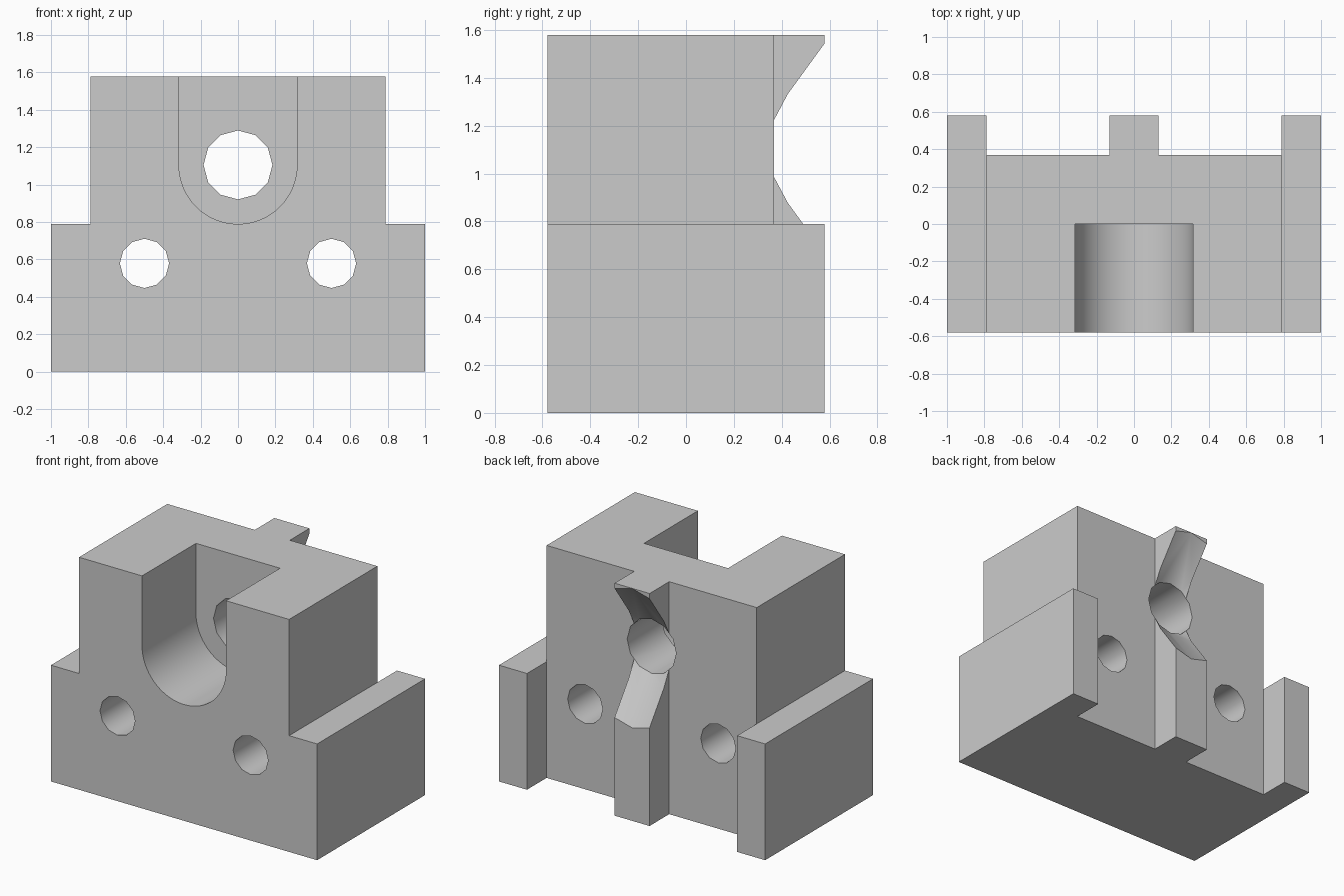
import bpy, bmesh
from math import sin, cos, pi, radians

cube = bpy.data.objects.get("Cube")
if cube:
    bpy.data.objects.remove(cube, do_unlink=True)

U = 1 / 19  # design unit: the block is 38 x 22 x 30 units

grey = bpy.data.materials.new("plain grey")
grey.use_nodes = True
colour = (0.6, 0.6, 0.6, 1)
grey.diffuse_color = colour
grey.node_tree.nodes["Principled BSDF"].inputs["Base Color"].default_value = colour


def loft(name, sections):
    """Closed solid through matching (x, z) outlines placed at given y."""
    bm = bmesh.new()
    rings = [[bm.verts.new((x * U, y * U, z * U)) for x, z in outline]
             for y, outline in sections]
    for a, b in zip(rings, rings[1:]):
        for i in range(len(a)):
            j = (i + 1) % len(a)
            bm.faces.new((a[i], a[j], b[j], b[i]))
    bm.faces.new(rings[0])
    bm.faces.new(rings[-1])
    bmesh.ops.recalc_face_normals(bm, faces=bm.faces)
    mesh = bpy.data.meshes.new(name)
    bm.to_mesh(mesh)
    bm.free()
    mesh.materials.append(grey)
    ob = bpy.data.objects.new(name, mesh)
    bpy.context.collection.objects.link(ob)
    return ob


def circle(x, z, r, sides=12):
    return [(x + r * sin(2 * pi * i / sides), z + r * cos(2 * pi * i / sides))
            for i in range(sides)]


def rect(x0, x1, z0, z1):
    return [(x0, z0), (x1, z0), (x1, z1), (x0, z1)]


# Stepped body
half = [(19, 0), (19, 15), (15, 15), (15, 30)]
body = loft("mounting_block", [(y, half + [(-x, z) for x, z in reversed(half)])
                               for y in (-11, 11)])

cutters = []
for side, s in (("left", 1), ("right", -1)):
    # Rear recess beside the central rib
    slot = rect(s * 2.5, s * 15, -2, 32)
    cutters.append(loft(side + "_recess_cutter", [(7, slot), (13, slot)]))
    # Bolt hole
    hole = circle(s * 9.5, 11, 2.5)
    cutters.append(loft(side + "_bolt_hole_cutter", [(-13, hole), (13, hole)]))

# Round-bottomed front pocket, open at the top
steps = 32
pocket = [(-6 * cos(pi * i / steps), 21 - 6 * sin(pi * i / steps))
          for i in range(steps + 1)] + [(6, 32), (-6, 32)]
cutters.append(loft("pocket_cutter", [(-13, pocket), (0, pocket)]))

# Central bore flaring into a cone through the rib
cutters.append(loft("bore_cutter", [(y, circle(0, 21, r)) for y, r in
                                    ((-2, 3.5), (7, 3.5), (12, 10.375))]))

bpy.ops.object.select_all(action="DESELECT")
body.select_set(True)
bpy.context.view_layer.objects.active = body
for cutter in cutters:
    cutter.hide_render = True
    mod = body.modifiers.new(cutter.name, "BOOLEAN")
    mod.operation = "DIFFERENCE"
    mod.solver = "EXACT"
    mod.object = cutter
    bpy.ops.object.modifier_apply(modifier=mod.name)
    bpy.data.objects.remove(cutter, do_unlink=True)

# Smooth bores and pocket, crisp edges elsewhere
bpy.ops.object.shade_smooth_by_angle(angle=radians(35))
